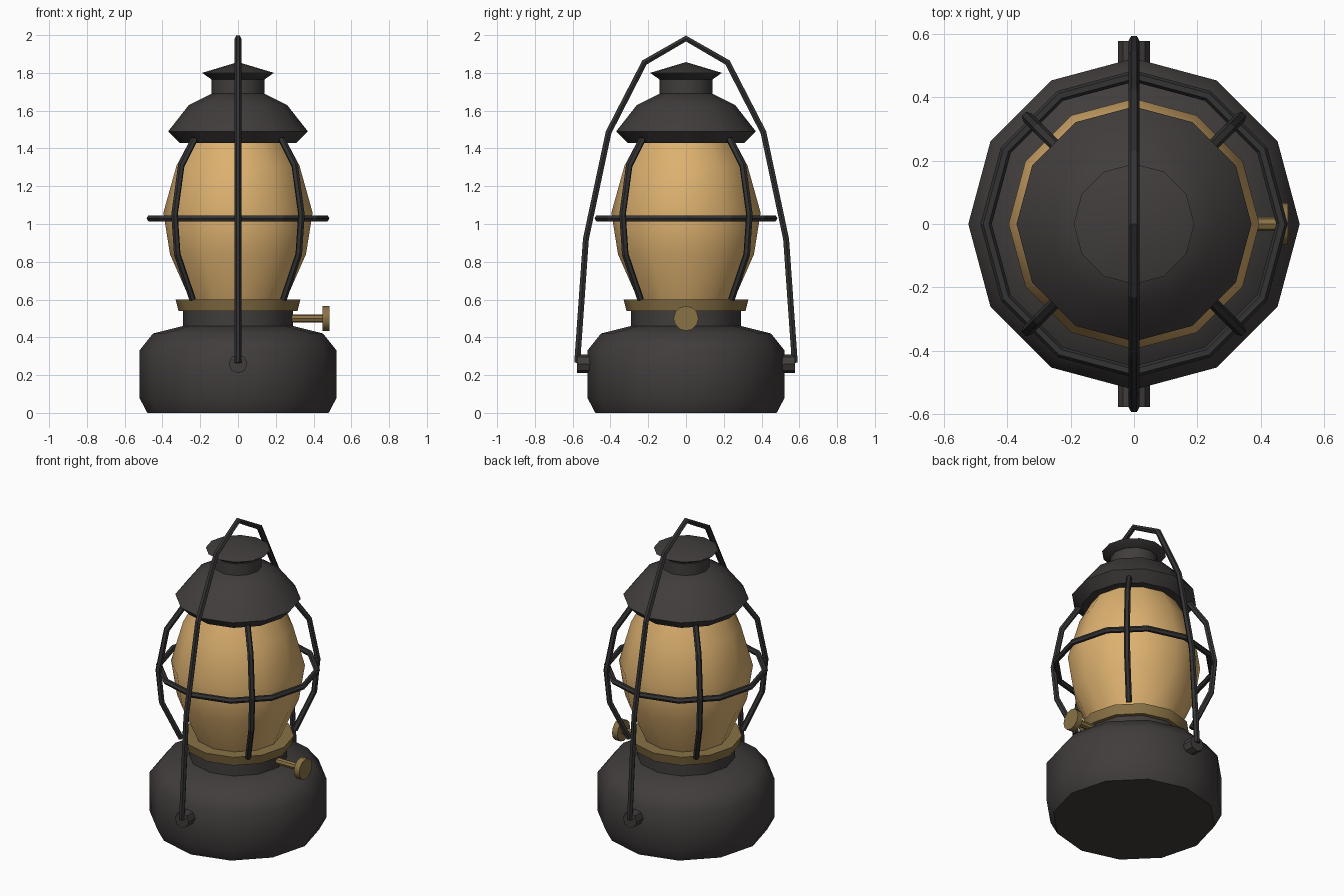
import bpy, bmesh, math
from mathutils import Matrix

cube = bpy.data.objects.get("Cube")
if cube:
    bpy.data.objects.remove(cube, do_unlink=True)


def material(name, rgb):
    mat = bpy.data.materials.new(name)
    mat.use_nodes = True
    mat.diffuse_color = (*rgb, 1)
    mat.node_tree.nodes["Principled BSDF"].inputs["Base Color"].default_value = (*rgb, 1)
    return mat


IRON = material("dark iron", (0.052, 0.046, 0.045))
WIRE = material("black wire", (0.034, 0.033, 0.034))
BRASS = material("old brass", (0.25, 0.168, 0.06))
GLASS = material("amber glass", (0.72, 0.44, 0.16))


def activate(obj):
    bpy.ops.object.select_all(action='DESELECT')
    obj.select_set(True)
    bpy.context.view_layer.objects.active = obj


def lathe(name, profile, mat, sides=12, matrix=None, smooth=44):
    """Turn a (radius, height) profile round z; both ends are closed."""
    bm = bmesh.new()
    rings = []
    for r, z in profile:
        if r == 0:
            rings.append([bm.verts.new((0, 0, z))] * sides)
        else:
            angles = [math.tau * i / sides for i in range(sides)]
            rings.append([bm.verts.new((r * math.cos(a), r * math.sin(a), z)) for a in angles])
    for low, high in zip(rings, rings[1:]):
        for i in range(sides):
            j = (i + 1) % sides
            corners = list(dict.fromkeys((low[i], low[j], high[j], high[i])))
            bm.faces.new(corners)
    if profile[0][0]:
        bm.faces.new(rings[0][::-1])
    if profile[-1][0]:
        bm.faces.new(rings[-1])
    if matrix:
        bm.transform(matrix)
    bmesh.ops.recalc_face_normals(bm, faces=bm.faces)
    mesh = bpy.data.meshes.new(name)
    bm.to_mesh(mesh)
    bm.free()
    mesh.materials.append(mat)
    obj = bpy.data.objects.new(name, mesh)
    bpy.context.collection.objects.link(obj)
    if smooth:
        activate(obj)
        bpy.ops.object.shade_smooth_by_angle(angle=math.radians(smooth))
    return obj


def rod(name, points, radius, closed=False):
    """Six-sided wire along a straight-segment path."""
    curve = bpy.data.curves.new(name, 'CURVE')
    curve.dimensions = '3D'
    curve.bevel_depth = radius
    curve.bevel_resolution = 1
    curve.use_fill_caps = True
    spline = curve.splines.new('POLY')
    spline.points.add(len(points) - 1)
    for point, co in zip(spline.points, points):
        point.co = (*co, 1)
    spline.use_cyclic_u = closed
    curve.materials.append(WIRE)
    obj = bpy.data.objects.new(name, curve)
    bpy.context.collection.objects.link(obj)
    activate(obj)
    bpy.ops.object.convert(target='MESH')
    bpy.ops.object.shade_flat()


# Fuel tank with its neck
lathe("fuel_tank", [(0.48, 0), (0.522, 0.08), (0.522, 0.33), (0.45, 0.42), (0.29, 0.46)], IRON)
lathe("burner_neck", [(0.29, 0.45), (0.29, 0.55)], IRON)
lathe("burner_collar", [(0.315, 0.54), (0.33, 0.60)], BRASS)

# Glass globe
lathe("glass_globe", [(0.25, 0.59), (0.36, 0.84), (0.395, 1.06), (0.325, 1.31), (0.245, 1.46)], GLASS)

# Hood, chimney and cap
lathe("hood", [(0.31, 1.43), (0.37, 1.49), (0.26, 1.63), (0.14, 1.69)], IRON)
lathe("chimney", [(0.14, 1.68), (0.14, 1.78)], IRON)
lathe("chimney_cap", [(0.14, 1.765), (0.19, 1.80), (0, 1.857)], IRON)

# Wick knob on the left side
along_x = Matrix.Translation((0, 0, 0.5)) @ Matrix.Rotation(math.pi / 2, 4, 'Y')
lathe("wick_stem", [(0.022, 0.27), (0.022, 0.46)], BRASS, 8, along_x, 0)
lathe("wick_knob", [(0.066, 0.447), (0.066, 0.485)], BRASS, 12, along_x)

# Guard cage: four upright wires and a hoop
bar_profile = [(0.34, 0.6), (0.455, 0.84), (0.475, 1.05), (0.425, 1.31), (0.325, 1.45)]
for k, side in enumerate(("back_left", "back_right", "front_right", "front_left")):
    a = math.pi / 4 + k * math.pi / 2
    rod("guard_bar_" + side, [(r * math.cos(a), r * math.sin(a), z) for r, z in bar_profile], 0.018)
hoop_angles = [math.tau * i / 12 for i in range(12)]
rod("guard_hoop", [(0.466 * math.cos(a), 0.466 * math.sin(a), 1.03) for a in hoop_angles], 0.018, True)

# Carrying handle and its pivots
half = [(0.576, 0.265), (0.53, 0.92), (0.41, 1.485), (0.22, 1.855)]
path = [(0, -y, z) for y, z in half] + [(0, 0, 1.982)] + [(0, y, z) for y, z in reversed(half)]
rod("carrying_handle", path, 0.018)
for name, sign in (("front", 1), ("back", -1)):
    turn = Matrix.Translation((0, 0, 0.26)) @ Matrix.Rotation(sign * math.pi / 2, 4, 'X')
    lathe("handle_pivot_" + name, [(0.05, 0.49), (0.05, 0.576)], IRON, 8, turn, 0)
